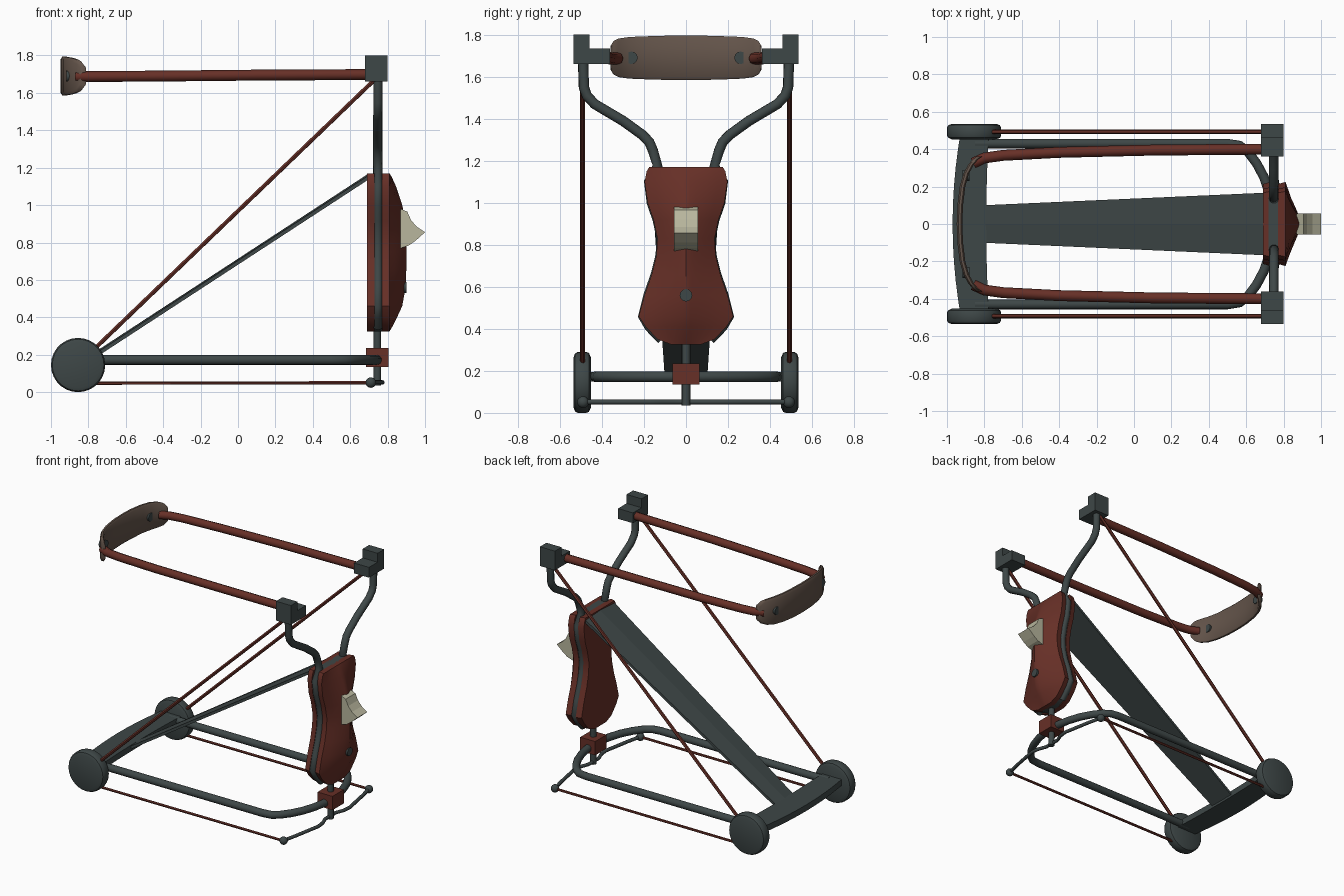
import bpy, bmesh, math
from mathutils import Vector

if "Cube" in bpy.data.objects:
    bpy.data.objects.remove(bpy.data.objects["Cube"])


def material(name, rgb):
    m = bpy.data.materials.new(name)
    m.diffuse_color = (*rgb, 1)
    m.use_nodes = True
    m.node_tree.nodes["Principled BSDF"].inputs["Base Color"].default_value = m.diffuse_color
    return m


GREY = material("dark slate", (.048, .063, .063))
RED = material("oxide red", (.135, .029, .020))
BONE = material("bone", (.48, .47, .34))
BROWN = material("brown leather", (.125, .088, .068))


def finish(name, bm, mat, smooth=35):
    bmesh.ops.recalc_face_normals(bm, faces=bm.faces)
    me = bpy.data.meshes.new(name)
    bm.to_mesh(me)
    bm.free()
    ob = bpy.data.objects.new(name, me)
    bpy.context.collection.objects.link(ob)
    me.materials.append(mat)
    if smooth:
        bpy.ops.object.select_all(action='DESELECT')
        ob.select_set(True)
        bpy.context.view_layer.objects.active = ob
        bpy.ops.object.shade_smooth_by_angle(angle=math.radians(smooth))
    return ob


def loft(name, rings, mat, smooth=35):
    """Skin a list of equal-length closed rings and cap both ends."""
    bm = bmesh.new()
    rs = [[bm.verts.new(p) for p in r] for r in rings]
    n = len(rs[0])
    for a, b in zip(rs, rs[1:]):
        for i in range(n):
            bm.faces.new((a[i], a[(i + 1) % n], b[(i + 1) % n], b[i]))
    bm.faces.new(rs[0])
    bm.faces.new(rs[-1])
    return finish(name, bm, mat, smooth)


def box(name, lo, hi, mat):
    ring = lambda z: [(lo[0], lo[1], z), (hi[0], lo[1], z), (hi[0], hi[1], z), (lo[0], hi[1], z)]
    return loft(name, [ring(lo[2]), ring(hi[2])], mat, 0)


def tube(name, pts, r, mat, sides=10):
    """Round tube swept along a polyline, mitred at the corners."""
    P = [Vector(p) for p in pts]
    rings, nrm = [], None
    for i, p in enumerate(P):
        t0 = (p - P[i - 1]).normalized() if i else (P[1] - p).normalized()
        t1 = (P[i + 1] - p).normalized() if i < len(P) - 1 else t0
        t = (t0 + t1).normalized()
        if nrm is None:
            nrm = t.orthogonal()
        nrm = (nrm - t * nrm.dot(t)).normalized()
        b = t.cross(nrm)
        rings.append([p + r * (nrm * math.cos(a) + b * math.sin(a))
                      for a in (2 * math.pi * k / sides for k in range(sides))])
    return loft(name, rings, mat, 50)


def disc_y(name, x, z, profile, mat, sides=28):
    """Solid of revolution about a y-parallel axis; profile is (y, radius)."""
    return loft(name, [[(x + r * math.cos(2 * math.pi * k / sides), y,
                         z + r * math.sin(2 * math.pi * k / sides))
                        for k in range(sides)] for y, r in profile], mat, 40)


# body outline rows: height, half width, dome depth
ROWS = [(1.17, .175, .0), (1.15, .187, .012), (1.1, .197, .035), (1.0, .183, .068),
        (.92, .155, .085), (.83, .136, .09), (.75, .141, .09), (.66, .163, .09),
        (.56, .198, .086), (.46, .225, .068), (.41, .193, .045), (.35, .135, .015),
        (.325, .07, .0)]


def shell(name, x0, x1, dome, scale, mat):
    rings = []
    for z, w, d in ROWS:
        w *= scale
        front = [(x1 + dome * d * (1 - abs(u) ** 1.2), u * w, z)
                 for u in (1, .75, .5, .25, .1, 0, -.1, -.25, -.5, -.75, -1)]
        rings.append([(x0, -w * .95, z), (x0, w * .95, z)] + front)
    return loft(name, rings, mat, 30)


shell("body_front_shell", .77, .81, 1, 1, RED)
shell("body_core", .72, .78, 0, .86, GREY)
shell("body_back_shell", .69, .73, 0, 1, RED)

# button on the body front
loft("body_button", [[(x, .03 * math.cos(k * math.pi / 6), .56 + .03 * math.sin(k * math.pi / 6))
                      for k in range(12)] for x in (.86, .901)], GREY)

# curved horn on the body front
horn = [(.87, .98), (.905, .965), (.925, .92), (.955, .885), (1.0, .855),
        (.95, .81), (.915, .785), (.87, .77)]
loft("horn", [[(x, y, z) for x, z in horn] for y in (-.056, .056)], BONE, 0)

# neck post, collar block, steering bar
tube("post", [(.745, 0, .34), (.745, 0, .035)], .021, GREY)
box("post_collar", (.685, -.065, .135), (.805, .065, .235), RED)
bar = [(.71, .49), (.735, .38), (.755, .27), (.772, .18), (.765, .12), (.742, .06)]
bar = bar + [(x, -y) for x, y in bar[::-1]]
tube("steering_bar", [(x, y, .052) for x, y in bar], .012, GREY, 8)

# base frame loop
half = [(-.85, .43), (.5, .43), (.565, .42), (.61, .385), (.655, .325),
        (.695, .25), (.725, .16), (.742, .07)]
loop = half + [(x, -y) for x, y in half[::-1]]
tube("base_frame", [(x, y, .172) for x, y in loop], .026, GREY, 12)

# curved rear deck between the wheels
ys = [-.46, -.4, -.3, -.2, -.1, 0, .1, .2, .3, .4, .46]
loft("rear_deck", [[(-.97 + .18 * y * y, y, .15), (-.79 + .06 * y * y, y, .15),
                    (-.79 + .06 * y * y, y, .195), (-.97 + .18 * y * y, y, .195)]
                   for y in ys], GREY, 30)


# sloping ramp with a shallow central ridge
def ramp_ring(x, z, w):
    return [(x, -w, z - .012), (x, 0, z - .012), (x, w, z - .012),
            (x, w, z + .01), (x, 0, z + .02), (x, -w, z + .01)]


loft("ramp", [ramp_ring(-.81, .165, .1), ramp_ring(.70, 1.15, .167)], GREY, 0)

# curved back pad
PAD = [(.0, -.948, .105), (.1, -.944, .105), (.2, -.932, .102), (.27, -.912, .099),
       (.32, -.885, .092), (.345, -.862, .08), (.36, -.843, .055)]
pad = [(-y, x, h) for y, x, h in PAD[:0:-1]] + PAD
loft("back_pad", [[(x + .009, y, 1.69 - h), (x + .022, y, 1.69 - h), (x + .03, y, 1.70 - h),
                   (x + .03, y, 1.68 + h), (x + .022, y, 1.69 + h), (x + .009, y, 1.69 + h),
                   (x, y, 1.675 + h), (x, y, 1.705 - h)] for y, x, h in pad], BROWN, 40)

# mirrored pairs
for side, s in (("left", -1), ("right", 1)):
    # wheel with rounded rim
    disc_y("wheel_" + side, -.855, .145,
           [(s * .453, .12), (s * .462, .14), (s * .475, .145), (s * .515, .145),
            (s * .528, .138), (s * .535, .12)], GREY)
    # yoke arm that carries on down the edge of the body
    arm = [(.49, 1.68), (.486, 1.55), (.472, 1.51), (.435, 1.47), (.30, 1.39), (.21, 1.325),
           (.175, 1.29), (.158, 1.25), (.135, 1.175)]
    arm += [(w - .02, z) for z, w, d in ROWS[2:-1]]
    tube("yoke_arm_" + side, [(.748, s * y, z) for y, z in arm], .025, GREY)
    # stepped bracket at the top of the arm
    a, b = sorted((s * .46, s * .535))
    box("bracket_outer_" + side, (.68, a, 1.66), (.80, b, 1.80), GREY)
    a, b = sorted((s * .362, s * .46))
    box("bracket_inner_" + side, (.68, a, 1.66), (.80, b, 1.735), GREY)
    # top rail to the pad
    tube("top_rail_" + side, [(.70, s * .40, 1.698), (.1, s * .395, 1.695), (-.4, s * .383, 1.69),
                              (-.7, s * .367, 1.688), (-.80, s * .353, 1.687),
                              (-.86, s * .325, 1.687)], .029, RED, 8)
    # pad rivet
    loft("pad_rivet_" + side, [[(x, s * .26 + .03 * math.cos(k * math.pi / 6),
                                 1.69 + .03 * math.sin(k * math.pi / 6)) for k in range(12)]
                               for x in (-.918, -.88)], GREY)
    # tension rods and steering ball joint
    tube("stay_rod_" + side, [(-.80, s * .492, .2), (.73, s * .492, 1.67)], .012, RED, 6)
    tube("steering_rod_" + side, [(-.80, s * .492, .048), (.71, s * .492, .05)], .009, RED, 6)
    bm = bmesh.new()
    bmesh.ops.create_uvsphere(bm, u_segments=12, v_segments=8, radius=.028)
    bmesh.ops.translate(bm, vec=(.71, s * .49, .051), verts=bm.verts)
    finish("steering_joint_" + side, bm, GREY, 60)
